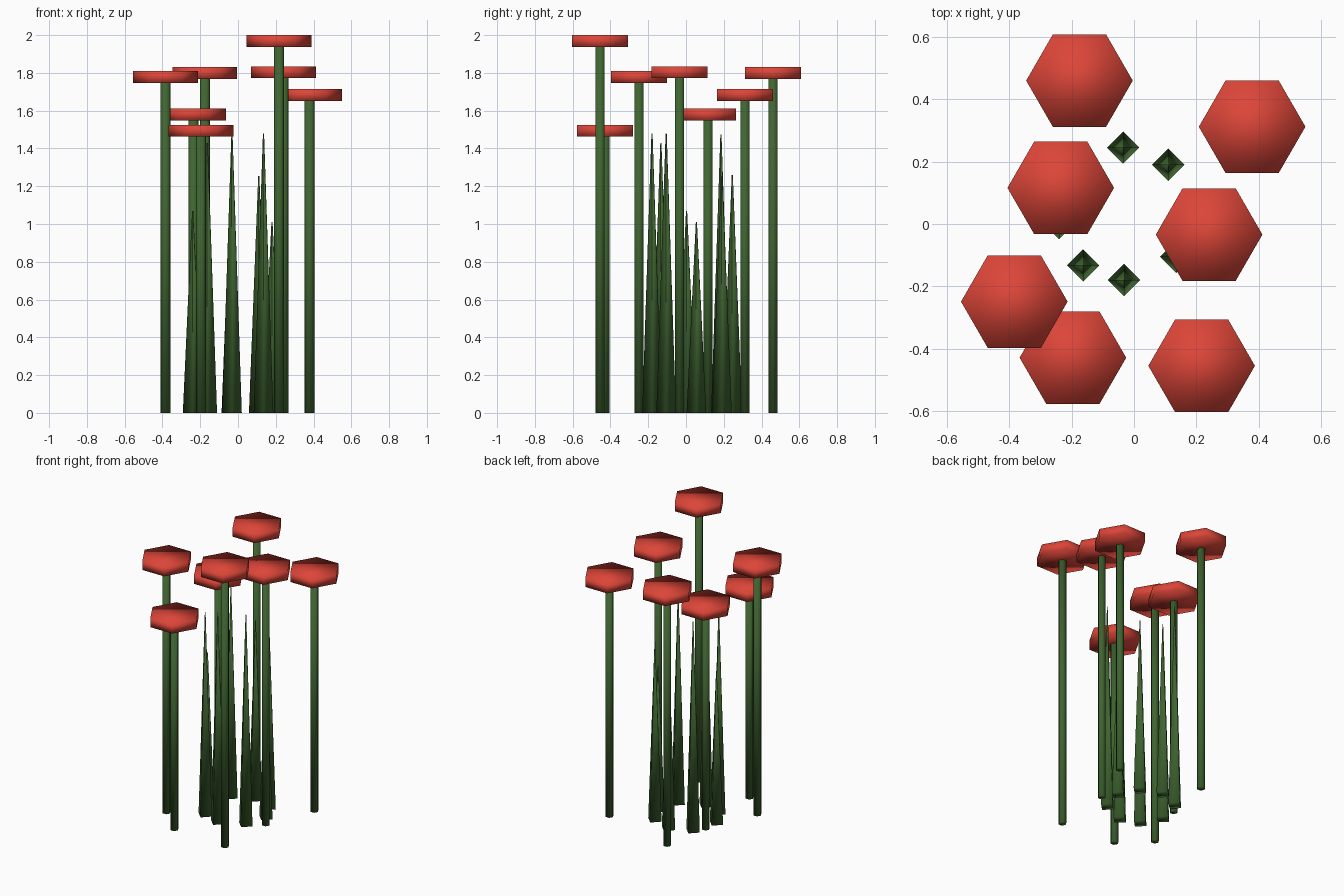
import bpy
import math

if "Cube" in bpy.data.objects:
    bpy.data.objects.remove(bpy.data.objects["Cube"])


def material(name, rgb):
    m = bpy.data.materials.new(name)
    m.diffuse_color = (*rgb, 1)
    m.use_nodes = True
    m.node_tree.nodes["Principled BSDF"].inputs["Base Color"].default_value = m.diffuse_color
    return m


RED = material("petal red", (0.72, 0.06, 0.04))
GREEN = material("leaf green", (0.05, 0.13, 0.03))


def cone(name, sides, r1, r2, x, y, z0, z1, mat, turn=0.0):
    """Upright prism or spike, smooth shaded throughout."""
    bpy.ops.mesh.primitive_cone_add(vertices=sides, radius1=r1, radius2=r2, depth=z1 - z0,
                                    location=(x, y, (z0 + z1) / 2), rotation=(0, 0, turn))
    ob = bpy.context.object
    ob.name = name
    ob.data.materials.append(mat)
    bpy.ops.object.shade_smooth()


# flowers: x, y, top height
FLOWERS = [(-0.175, 0.46, 1.83), (0.379, 0.312, 1.715), (-0.235, 0.116, 1.612),
           (0.241, -0.034, 1.835), (-0.384, -0.249, 1.81), (-0.196, -0.429, 1.525),
           (0.217, -0.455, 2.0)]
for x, y, top in FLOWERS:
    cone("flower_stem", 6, 0.027, 0.027, x, y, 0, top - 0.04, GREEN, math.pi / 6)
    cone("flower_head", 6, 0.171, 0.171, x, y, top - 0.063, top, RED, math.pi / 6)

# ring of leaf spikes: x, y, height
LEAVES = [(-0.035, 0.245, 1.26), (0.11, 0.19, 1.255), (0.18, 0.055, 1.01), (0.135, -0.105, 1.48),
          (-0.032, -0.18, 1.48), (-0.163, -0.133, 1.43), (-0.24, 0.003, 1.07), (-0.185, 0.185, 1.475)]
for x, y, h in LEAVES:
    cone("leaf_spike", 4, 0.052, 0.003, x, y, 0, h, GREEN)
